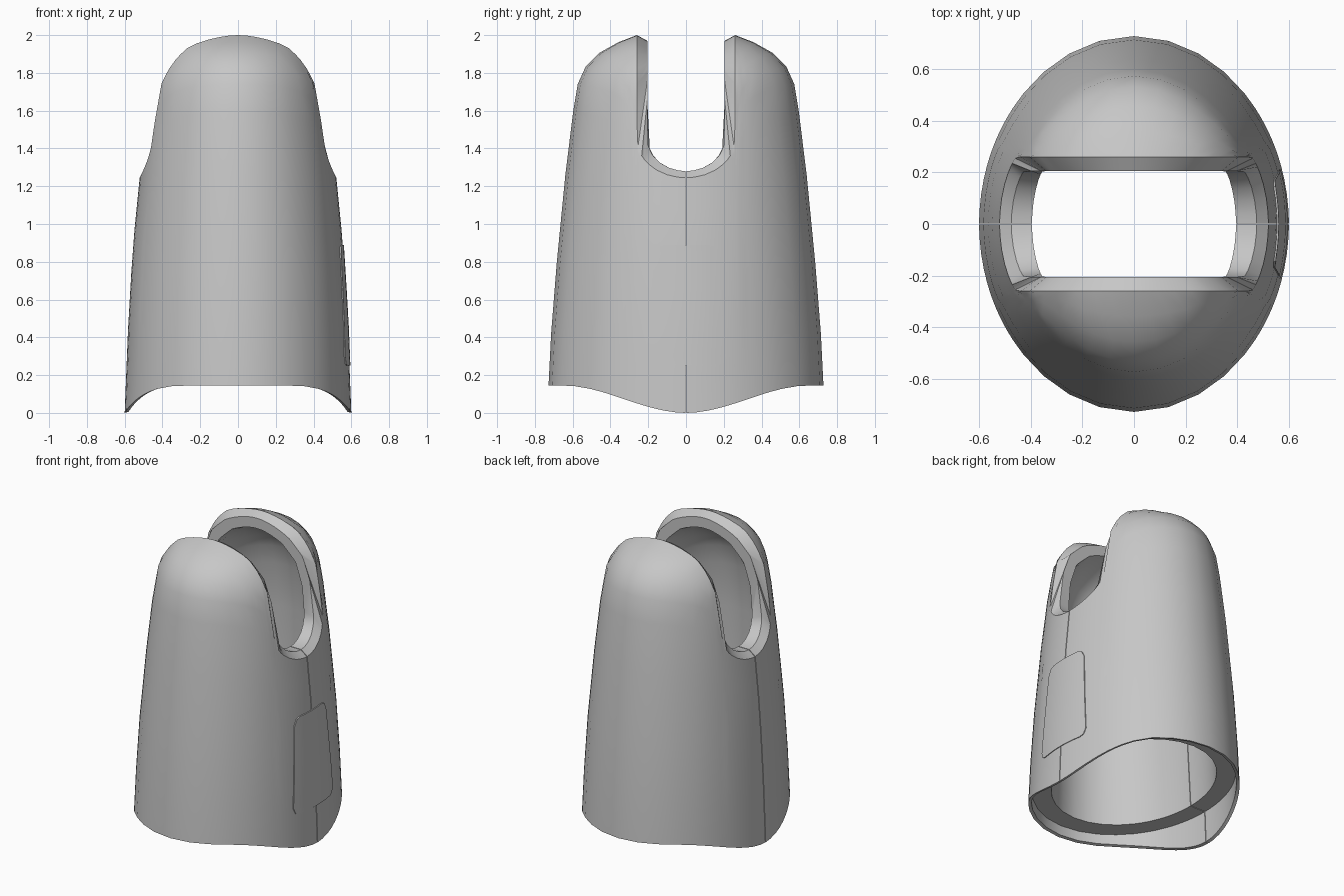
import bpy, bmesh, math

if "Cube" in bpy.data.objects:
    bpy.data.objects.remove(bpy.data.objects["Cube"], do_unlink=True)

grey = bpy.data.materials.new("plain_grey")
grey.use_nodes = True
grey.diffuse_color = (0.57, 0.57, 0.57, 1)
grey.node_tree.nodes["Principled BSDF"].inputs["Base Color"].default_value = grey.diffuse_color

# Profiles: height, half width in x, half depth in y
OUTER = [(0, .6, .735), (.5, .58, .71), (.9, .555, .675), (1.25, .52, .64), (1.5, .495, .61),
         (1.65, .47, .59), (1.77, .45, .568), (1.87, .385, .51), (1.94, .335, .41),
         (1.97, .28, .34), (2, .2, .26)]
LIP = [(0, .55, .67), (1.28, .475, .59), (1.65, .43, .55), (1.8, .38, .48), (1.9, .29, .36),
       (1.97, .18, .205)]
INNER = [(0, .47, .58), (1.28, .395, .56), (1.6, .37, .52), (1.75, .325, .45), (1.85, .235, .33),
         (1.9, .15, .205)]
SKIRT = [(0, .58, .715), (.5, .56, .69)]
LEDGE = .215
QUARTER = [0, 4, 9, 14, 18, 20.5, 22, 23.2, 24.2, 25.5, 27, 29, 31, 34, 38, 44, 54, 65, 77, 90]
ANGLES = [math.radians(d) for d in QUARTER + [180 - d for d in QUARTER[-2::-1]]]
STEPS = [0, .15, .35, .6, .78, .86, .91, .95, .98, 1]
HALF_GAP = 0.0025


def radii(profile, z):
    """Half width and half depth of a profile at height z."""
    for (z0, a0, b0), (z1, a1, b1) in zip(profile, profile[1:]):
        if z <= z1:
            t = (z - z0) / (z1 - z0)
            return a0 + (a1 - a0) * t, b0 + (b1 - b0) * t
    return profile[-1][1:]


def point(profile, angle, z):
    a, b = radii(profile, z)
    return (a * math.cos(angle), -max(HALF_GAP, b * math.sin(angle)), z)


def slot_height(profile, angle, width, low, full):
    """Height at which a column of the wall meets the U-shaped slot."""
    lo, hi = low, profile[-1][0]
    for _ in range(40):
        z = (lo + hi) / 2
        drop = max(0, (full - z) / (full - low))
        slot = width * math.sqrt(max(0, 1 - drop * drop))
        if radii(profile, z)[1] * math.sin(angle) > slot:
            lo = z
        else:
            hi = z
    return lo


def hem_height(angle):
    """The lower edge rises from the sides to the middle."""
    t = min(1, radii(OUTER, .1)[1] * math.sin(angle) / .65)
    return .145 * t * t * (3 - 2 * t)


def finish(bm, name):
    bmesh.ops.recalc_face_normals(bm, faces=bm.faces)
    mesh = bpy.data.meshes.new(name)
    bm.to_mesh(mesh)
    bm.free()
    mesh.materials.append(grey)
    obj = bpy.data.objects.new(name, mesh)
    bpy.context.collection.objects.link(obj)
    bpy.ops.object.select_all(action='DESELECT')
    obj.select_set(True)
    bpy.context.view_layer.objects.active = obj
    bpy.ops.object.shade_smooth_by_angle(angle=math.radians(30))


def half_shell(name, side):
    """Hollow half: outer wall, bevelled slot rim, inner wall, ledge and thin skirt."""
    bm = bmesh.new()
    columns = []
    for angle in ANGLES:
        hem = hem_height(angle)
        top = slot_height(OUTER, angle, .26, 1.245, 1.45)
        lip = slot_height(LIP, angle, .205, 1.28, 1.45)
        inside = slot_height(INNER, angle, .205, 1.28, 1.45)
        pts = [point(OUTER, angle, hem + (top - hem) * s) for s in STEPS]
        pts.append(point(LIP, angle, lip))
        pts += [point(INNER, angle, LEDGE + (inside - LEDGE) * s) for s in reversed(STEPS)]
        pts += [point(SKIRT, angle, LEDGE), point(SKIRT, angle, hem + .005)]
        columns.append([bm.verts.new((x, y * side, z)) for x, y, z in pts])
    count = len(columns[0])
    for left, right in zip(columns, columns[1:]):
        for i in range(count):
            j = (i + 1) % count
            bm.faces.new((left[i], right[i], right[j], left[j]))
    # Flat faces along the seam
    bm.faces.new(columns[0])
    bm.faces.new(columns[-1])
    finish(bm, name)


half_shell("front_shell", 1)
half_shell("back_shell", -1)

# Thin tapered cover over the left seam
bm = bmesh.new()
LOW, HIGH, ROUND = .25, .89, .05
levels = [LOW, LOW + .01, LOW + ROUND, .45, .65, HIGH - ROUND, HIGH - .01, HIGH]
rows = []
for z in levels:
    near = min(z - LOW, HIGH - z, ROUND) / ROUND
    half = .215 - .05 * (z - LOW) / (HIGH - LOW) - ROUND * (1 - math.sqrt(1 - (1 - near) ** 2))
    a, b = radii(OUTER, z)
    row = []
    for k in range(-5, 6):
        y = half * k / 5
        row.append(bm.verts.new((a * math.sqrt(1 - (y / b) ** 2) + .005, y, z)))
    rows.append(row)
for low, high in zip(rows, rows[1:]):
    for k in range(len(low) - 1):
        bm.faces.new((low[k], low[k + 1], high[k + 1], high[k]))
rim = bmesh.ops.extrude_face_region(bm, geom=bm.faces[:])
bmesh.ops.translate(bm, vec=(-.009, 0, 0),
                    verts=[v for v in rim["geom"] if isinstance(v, bmesh.types.BMVert)])
finish(bm, "side_cover")
